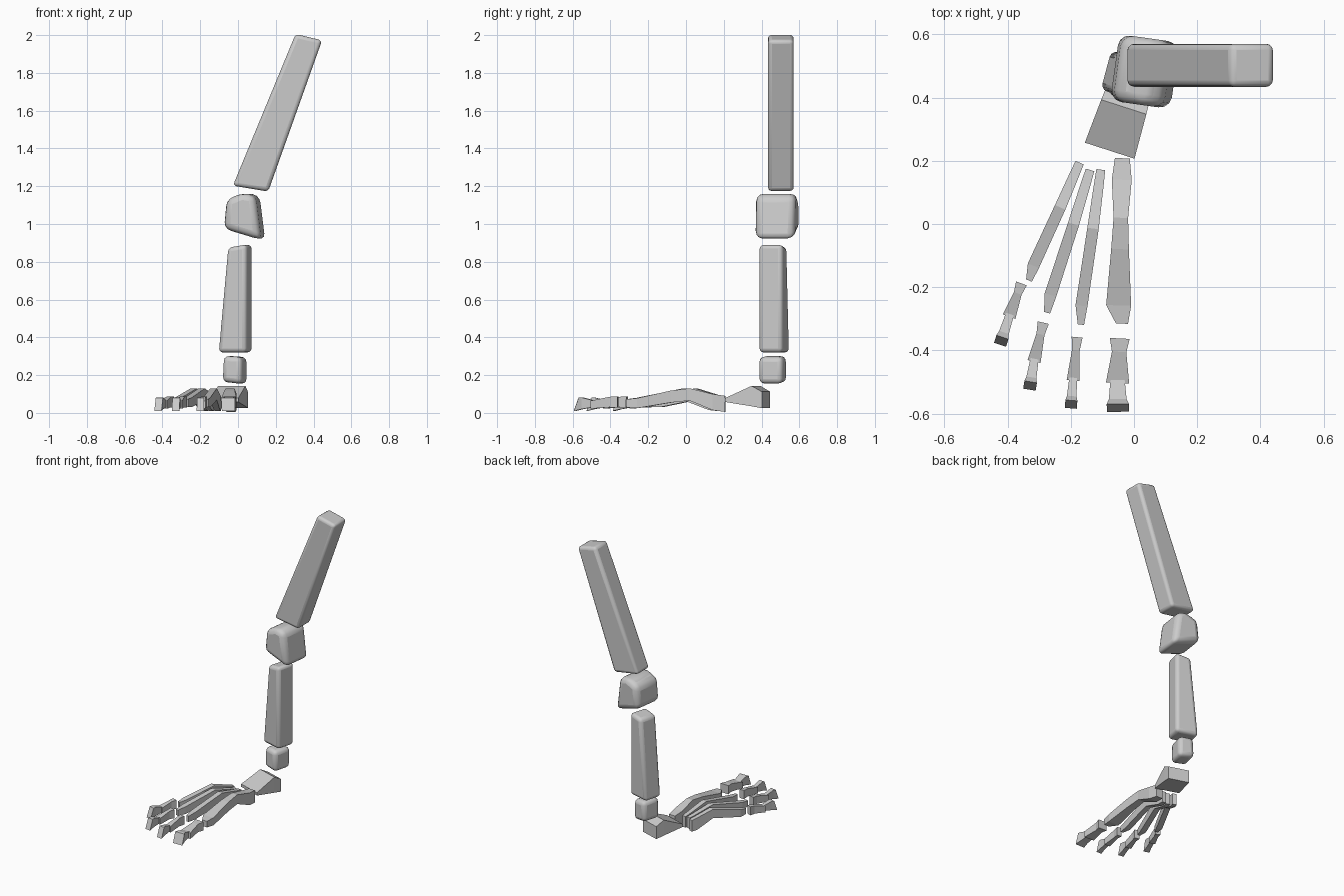
import bpy, bmesh, math
from mathutils import Vector, Matrix

if "Cube" in bpy.data.objects:
    bpy.data.objects.remove(bpy.data.objects["Cube"])


def finish(name, bm, bevel=0.0):
    bmesh.ops.recalc_face_normals(bm, faces=bm.faces)
    me = bpy.data.meshes.new(name)
    bm.to_mesh(me)
    bm.free()
    ob = bpy.data.objects.new(name, me)
    bpy.context.collection.objects.link(ob)
    if bevel:
        mod = ob.modifiers.new("rounding", 'BEVEL')
        mod.width, mod.segments = bevel, 3
        mod.limit_method = 'NONE'
        bpy.ops.object.select_all(action='DESELECT')
        ob.select_set(True)
        bpy.context.view_layer.objects.active = ob
        bpy.ops.object.shade_smooth_by_angle(angle=math.radians(40))
    return ob


# Rounded limb segment: xz profile around a centre, extruded in depth, turned about z
def block(name, centre, profile, depth, turn, bevel):
    bm = bmesh.new()
    rot = Matrix.Rotation(math.radians(turn), 4, 'Z')
    rings = []
    for y in (-depth / 2, depth / 2):
        rings.append([bm.verts.new(rot @ Vector((x, y, z)) + Vector((*centre, 0)))
                      for x, z in profile])
    bm.faces.new(rings[0])
    bm.faces.new(rings[1])
    n = len(profile)
    for i in range(n):
        j = (i + 1) % n
        bm.faces.new((rings[0][i], rings[0][j], rings[1][j], rings[1][i]))
    return finish(name, bm, bevel)


# Low-poly bone: sections (t, width, low z, high z, sideways shift, top setback)
def bone(name, start, end, sections, scale=1.0):
    bm = bmesh.new()
    a, b = Vector(start), Vector(end)
    d = (b - a).normalized()
    side = Vector((-d.y, d.x))
    prev = None
    for t, w, lo, hi, *extra in sections:
        shift, back = (extra + [0, 0])[:2]
        c = a.lerp(b, t) + side * shift
        h = w * scale / 2
        ring = [bm.verts.new((*(c - side * h), lo)), bm.verts.new((*(c + side * h), lo)),
                bm.verts.new((*(c + side * h - d * back), hi)),
                bm.verts.new((*(c - side * h - d * back), hi))]
        if prev:
            for i in range(4):
                j = (i + 1) % 4
                bm.faces.new((prev[i], prev[j], ring[j], ring[i]))
        else:
            bm.faces.new(ring)
        prev = ring
    bm.faces.new(prev)
    return finish(name, bm)


# Leg segments
block("thigh", (0, .502), [(-.027, 1.203), (.16, 1.172), (.445, 1.972), (.305, 2.006)],
      .136, 0, .02)
block("knee", (.035, .482), [(-.1, .975), (.1, .915), (.07, 1.15), (0, 1.165), (-.085, 1.13)],
      .212, -8, .04)
block("shin", (-.015, .467), [(-.078, .32), (.078, .32), (.078, .892), (-.026, .875)],
      .13, -15, .022)
block("ankle", (-.02, .46), [(-.052, .165), (.056, .153), (.056, .295), (-.045, .302)],
      .13, -15, .026)

# Heel block
bone("heel", (-.015, .424), (-.077, .232),
     [(0, .142, .025, .112), (.28, .15, .035, .143), (1, .165, .058, .078)])

# Long foot bones
bone("long_bone_1", (-.037, .208), (-.05, -.315),
     [(0, .047, .005, .09), (.13, .063, .015, .1), (.36, .046, .065, .13),
      (.55, .056, .055, .118), (.89, .079, .025, .078), (1, .038, .03, .072, .012)])
slim = [(0, .028, .01, .088), (.1, .031, .015, .098), (.38, .036, .068, .13),
        (.88, .038, .03, .08, -.004), (1, .02, .032, .072, .002)]
ends = [((-.105, .172), (-.17, -.318)),
        ((-.139, .171), (-.277, -.28)),
        ((-.172, .194), (-.334, -.178))]
for i, (p, q) in enumerate(ends):
    bone(f"long_bone_{i + 2}", p, q, slim)

# Toes: an inner joint and a blunt tip each
joint = [(0, .036, .028, .088), (.3, .026, .03, .085), (1, .042, .022, .064)]
tip = [(0, .026, .03, .066), (.6, .032, .02, .082), (1, .04, .01, .08, 0, .025)]
toes = [((-.045, -.362), (-.052, -.503), (-.051, -.594), 1.75),
        ((-.18, -.358), (-.193, -.495), (-.2, -.583), .95),
        ((-.287, -.312), (-.316, -.435), (-.331, -.524), 1.0),
        ((-.356, -.188), (-.395, -.293), (-.424, -.382), 1.0)]
for i, (p, q, r, s) in enumerate(toes):
    bone(f"toe_joint_{i + 1}", p, q, joint, s)
    start = Vector(q).lerp(Vector(r), -.1)
    bone(f"toe_tip_{i + 1}", start, r, tip, s)
